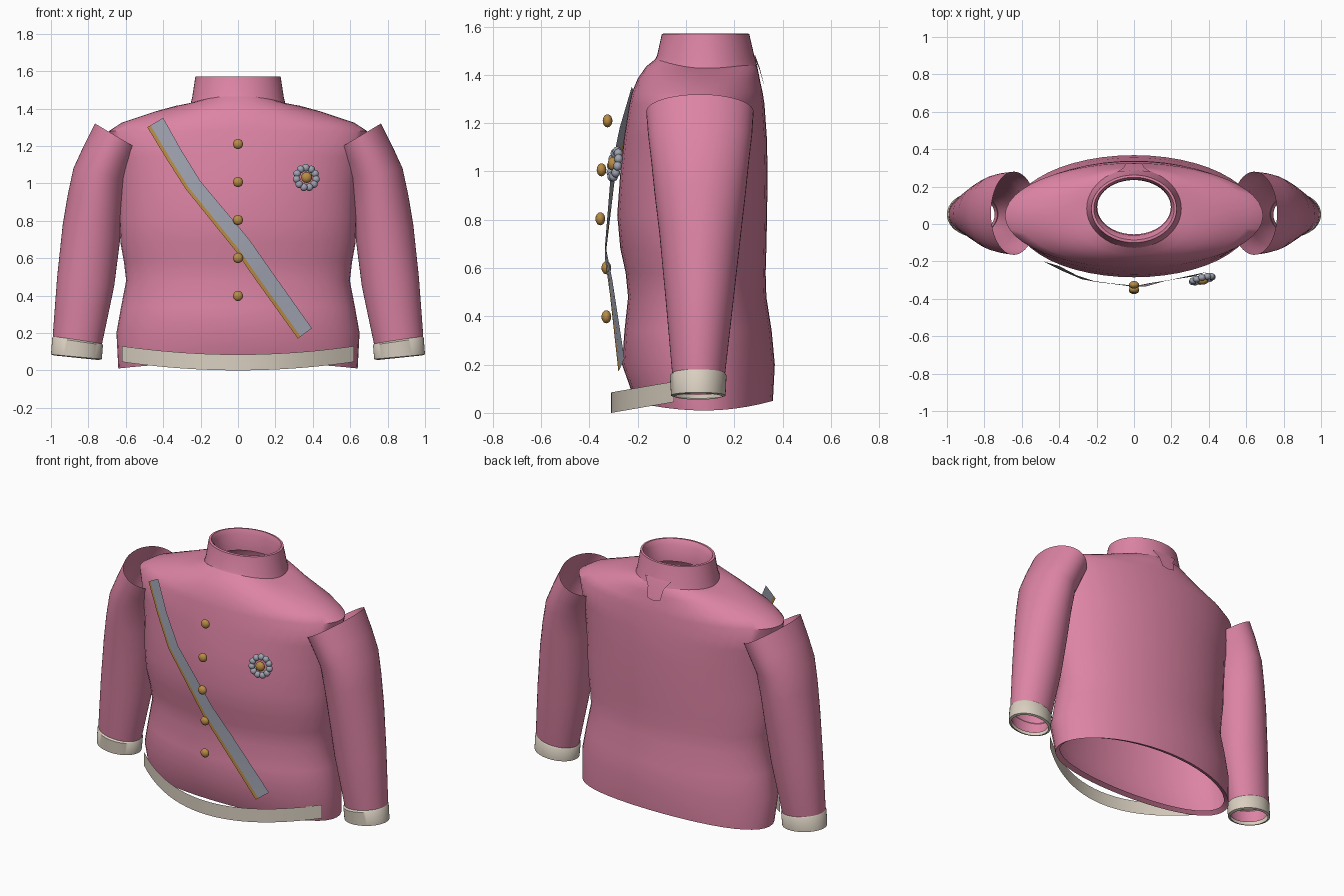
import bpy, bmesh, math
from mathutils import Vector, Matrix

if "Cube" in bpy.data.objects:
    bpy.data.objects.remove(bpy.data.objects["Cube"], do_unlink=True)


def material(name, rgb):
    m = bpy.data.materials.new(name)
    m.use_nodes = True
    m.diffuse_color = (*rgb, 1)
    bsdf = next(n for n in m.node_tree.nodes if n.type == 'BSDF_PRINCIPLED')
    bsdf.inputs["Base Color"].default_value = (*rgb, 1)
    return m


PINK = material("pink cloth", (0.72, 0.23, 0.37))
CREAM = material("cream trim", (0.70, 0.63, 0.53))
GREY = material("blue grey ribbon", (0.35, 0.37, 0.44))
GOLD = material("gold", (0.48, 0.26, 0.06))


def finish(name, bm, mats, smooth=True):
    bmesh.ops.recalc_face_normals(bm, faces=bm.faces)
    me = bpy.data.meshes.new(name)
    bm.to_mesh(me)
    bm.free()
    for m in mats:
        me.materials.append(m)
    ob = bpy.data.objects.new(name, me)
    bpy.context.collection.objects.link(ob)
    if smooth:
        bpy.ops.object.select_all(action='DESELECT')
        ob.select_set(True)
        bpy.context.view_layer.objects.active = ob
        bpy.ops.object.shade_smooth_by_angle(angle=math.radians(50))
    return ob


def ring(inner, outer, front, back, lift_front=0.0, lift_back=0.0, n=48):
    """Ellipse from an inner to an outer (x, z) point, spanning front..back in y."""
    (xa, za), (xb, zb) = inner, outer
    pts = []
    for i in range(n):
        a = 2 * math.pi * i / n
        t, s = (1 + math.cos(a)) / 2, math.sin(a)
        lift = (lift_front if s < 0 else lift_back) * s * s
        pts.append((xa + (xb - xa) * t, (front + back) / 2 + (back - front) / 2 * s,
                    za + (zb - za) * t + lift))
    return pts


def level(half_width, z, front, back, *lifts):
    return ring((-half_width, z), (half_width, z), front, back, *lifts)


def sheet(name, rows, mats, closed=False, mirror=False, smooth=True, rule=None):
    """Skin of quads through rows of points."""
    bm = bmesh.new()
    side = -1 if mirror else 1
    grid = [[bm.verts.new((p[0] * side, p[1], p[2])) for p in r] for r in rows]
    n = len(rows[0])
    for a, b in zip(grid, grid[1:]):
        for i in range(n if closed else n - 1):
            j = (i + 1) % n
            f = bm.faces.new((a[i], a[j], b[j], b[i]))
            if rule:
                f.material_index = rule(i)
    return finish(name, bm, mats, smooth)


# Body, open at hem and neck
sheet("body", [
    level(0.61, 0.03, -0.18, 0.33, 0.03, 0.03),
    level(0.64, 0.01, -0.21, 0.36, 0.035, 0.04),
    level(0.65, 0.20, -0.265, 0.368),
    level(0.625, 0.34, -0.255, 0.355),
    level(0.598, 0.48, -0.24, 0.333),
    level(0.61, 0.58, -0.25, 0.33),
    level(0.628, 0.68, -0.272, 0.333),
    level(0.635, 0.82, -0.285, 0.336),
    level(0.64, 1.00, -0.272, 0.338),
    level(0.66, 1.14, -0.257, 0.335),
    level(0.69, 1.28, -0.235, 0.325),
    level(0.62, 1.325, -0.225, 0.318),
    level(0.44, 1.385, -0.20, 0.305),
    level(0.33, 1.415, -0.165, 0.295, 0.02, 0.02),
    level(0.24, 1.43, -0.115, 0.275, 0.045, 0.025),
], [PINK], closed=True)

# Collar, with a folded inner wall
sheet("collar", [
    level(0.255, 1.42, -0.13, 0.295, 0.04, 0.02),
    level(0.245, 1.46, -0.12, 0.285, 0.02, 0.01),
    level(0.228, 1.57, -0.10, 0.262),
    level(0.215, 1.572, -0.085, 0.25),
    level(0.20, 1.54, -0.06, 0.237),
    level(0.197, 1.44, -0.055, 0.235),
], [PINK], closed=True)

# Pointed tab at the back of the collar
sheet("collar_tab", [
    [(-0.09, 0.278, 1.48), (0, 0.287, 1.48), (0.09, 0.278, 1.48)],
    [(-0.055, 0.302, 1.43), (0, 0.305, 1.43), (0.055, 0.302, 1.43)],
    [(-0.045, 0.322, 1.365), (0, 0.324, 1.355), (0.045, 0.322, 1.365)],
], [PINK])

# Sleeves and cuffs
for label, flip in (("left", False), ("right", True)):
    sheet(label + "_sleeve", [
        ring((0.52, 1.175), (0.765, 1.32), -0.165, 0.28),
        ring((0.555, 1.10), (0.825, 1.20), -0.157, 0.274),
        ring((0.59, 1.02), (0.88, 1.08), -0.145, 0.262),
        ring((0.612, 0.87), (0.91, 0.94), -0.13, 0.247),
        ring((0.63, 0.70), (0.937, 0.78), -0.11, 0.228),
        ring((0.662, 0.45), (0.967, 0.50), -0.085, 0.198),
        ring((0.725, 0.15), (0.99, 0.19), -0.058, 0.163),
        ring((0.745, 0.075), (0.98, 0.10), -0.05, 0.15),
    ], [PINK], closed=True, mirror=flip)
    sheet(label + "_cuff", [
        ring((0.73, 0.145), (0.985, 0.185), -0.055, 0.16),
        ring((0.722, 0.135), (0.993, 0.175), -0.067, 0.168),
        ring((0.728, 0.06), (1.0, 0.085), -0.062, 0.164),
        ring((0.745, 0.055), (0.985, 0.08), -0.048, 0.15),
    ], [CREAM], closed=True, mirror=flip)

# Hem band across the front
lower, upper = [], []
for i in range(25):
    t = i / 12 - 1
    y, z = -0.31 + 0.26 * t * t, 0.045 * t * t
    lower.append((0.62 * t, y, z))
    upper.append((0.62 * t, y, z + 0.085))
sheet("hem_band", [lower, upper], [CREAM])

# Diagonal sash with a gold lower edge
edges = [
    ((-0.40, -0.225, 1.35), (-0.485, -0.20, 1.30)),
    ((-0.305, -0.275, 1.18), (-0.385, -0.25, 1.135)),
    ((-0.20, -0.31, 1.01), (-0.28, -0.295, 0.97)),
    ((0.06, -0.335, 0.70), (-0.01, -0.335, 0.635)),
    ((0.165, -0.305, 0.55), (0.09, -0.315, 0.49)),
    ((0.395, -0.255, 0.225), (0.32, -0.28, 0.17)),
]
rows = [[a, Vector(a).lerp(Vector(b), 0.8), b] for a, b in edges]
sheet("sash", rows, [GREY, GOLD], rule=lambda i: i)


def bead(name, loc, scale, mat):
    bm = bmesh.new()
    bmesh.ops.create_uvsphere(bm, u_segments=16, v_segments=10, radius=1,
                              matrix=Matrix.Translation(loc) @ Matrix.Diagonal((*scale, 1)))
    finish(name, bm, [mat])


# Buttons down the front
for i, y in enumerate((-0.325, -0.35, -0.355, -0.33, -0.33)):
    bead(f"button_{i + 1}", (0, y, 1.21 - 0.203 * i), (0.027, 0.02, 0.027), GOLD)

# Rosette on the chest, turned to follow the body
centre = Vector((0.365, -0.295, 1.03))
turn = Matrix.Rotation(math.radians(14), 3, 'Z') @ Matrix.Rotation(math.radians(-10), 3, 'X')
bead("rosette_centre", centre + turn @ Vector((0, -0.008, 0)), (0.029, 0.022, 0.029), GOLD)
for i in range(11):
    a = 2 * math.pi * i / 11
    offset = turn @ Vector((0.054 * math.sin(a), 0, 0.054 * math.cos(a)))
    bead(f"rosette_petal_{i + 1}", centre + offset, (0.02, 0.018, 0.02), GREY)
